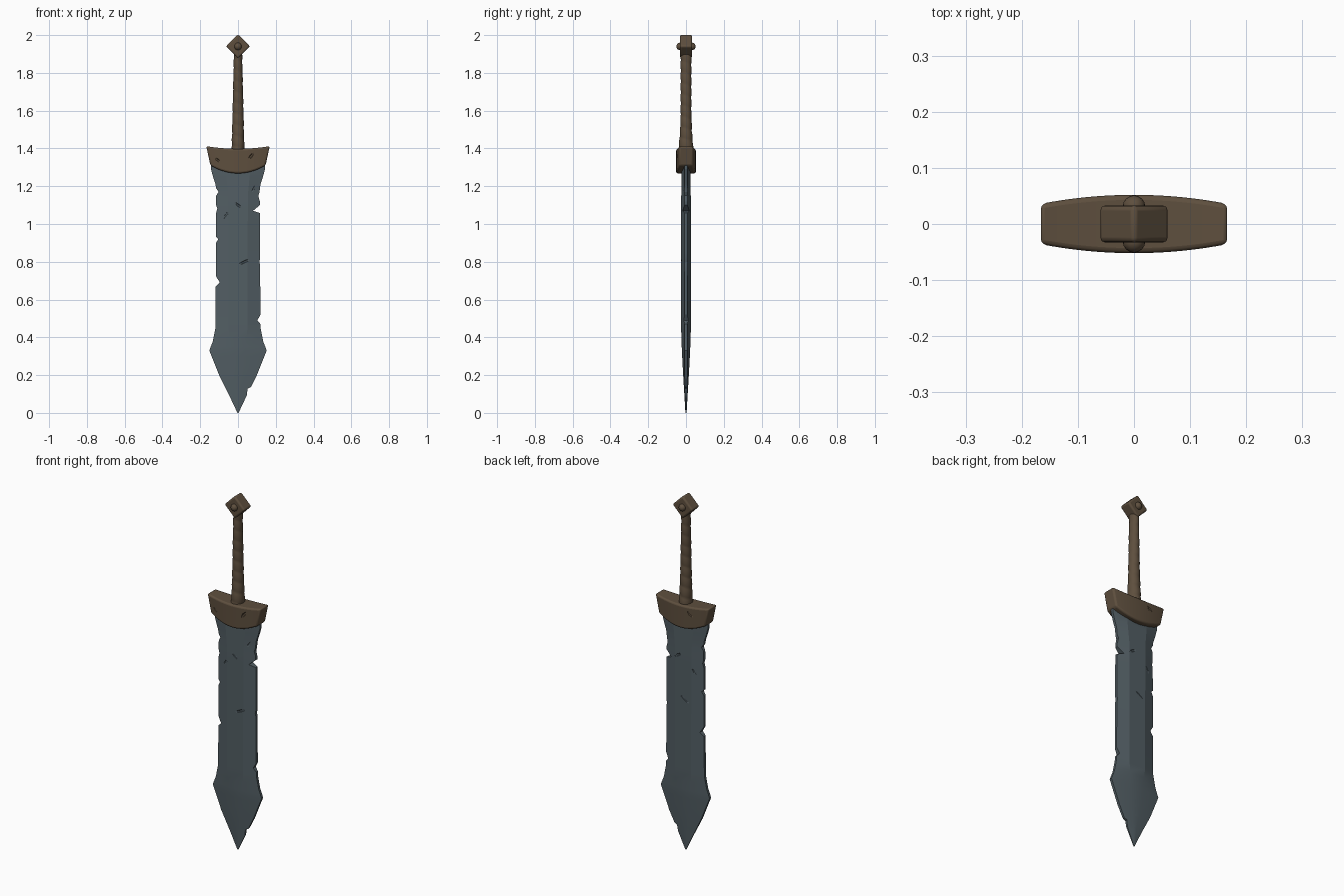
import bpy, bmesh, math
from mathutils import Vector

if "Cube" in bpy.data.objects:
    bpy.data.objects.remove(bpy.data.objects["Cube"])


def material(name, rgb):
    m = bpy.data.materials.new(name)
    m.diffuse_color = (*rgb, 1)
    m.use_nodes = True
    m.node_tree.nodes["Principled BSDF"].inputs["Base Color"].default_value = m.diffuse_color
    return m


STEEL = material("grey steel", (0.085, 0.112, 0.127))
BRONZE = material("dull brown", (0.112, 0.078, 0.048))


def finish(bm, name, mat):
    bmesh.ops.recalc_face_normals(bm, faces=bm.faces)
    me = bpy.data.meshes.new(name)
    bm.to_mesh(me)
    bm.free()
    ob = bpy.data.objects.new(name, me)
    bpy.context.collection.objects.link(ob)
    me.materials.append(mat)
    return ob


def loft(name, rings, mat):
    bm = bmesh.new()
    rows = [[bm.verts.new(p) for p in r] for r in rings]
    n = len(rows[0])
    for a, b in zip(rows, rows[1:]):
        for i in range(n):
            j = (i + 1) % n
            bm.faces.new((a[i], a[j], b[j], b[i]))
    bm.faces.new(rows[0])
    bm.faces.new(rows[-1])
    return finish(bm, name, mat)


def smooth(ob, angle):
    bpy.ops.object.select_all(action='DESELECT')
    ob.select_set(True)
    bpy.context.view_layer.objects.active = ob
    bpy.ops.object.shade_smooth_by_angle(angle=math.radians(angle))


def bevel(ob, width, segments):
    m = ob.modifiers.new("bevel", 'BEVEL')
    m.width, m.segments = width, segments
    m.limit_method, m.angle_limit = 'ANGLE', math.radians(35)


def interp(table, z):
    for (z0, v0), (z1, v1) in zip(table, table[1:]):
        if z <= z1:
            return v0 + (v1 - v0) * (z - z0) / (z1 - z0)
    return table[-1][1]


def scratches(ob, marks):
    # Thin spindle cutters (x, y, z, half length, tilt) gouge the surface
    bm = bmesh.new()
    for x, y, z, length, tilt in marks:
        c, s = math.cos(math.radians(tilt)), math.sin(math.radians(tilt))
        v = bmesh.ops.create_icosphere(bm, subdivisions=1, radius=1)["verts"]
        for p in v:
            a, d, w = p.co.x * length, p.co.y * 0.006, p.co.z * 0.008
            p.co = Vector((x + a * c - w * s, y + d, z + a * s + w * c))
    cutter = finish(bm, ob.name + "_scratch_cutter", ob.data.materials[0])
    cutter.hide_render = True
    cutter.hide_set(True)
    m = ob.modifiers.new("scratches", 'BOOLEAN')
    m.operation, m.object, m.solver = 'DIFFERENCE', cutter, 'EXACT'


# Blade: flat centre, bevelled sides, and a wide leaf-shaped point
outline = [(0, .003), (.1, .05), (.2, .1), (.33, .152), (.38, .133), (.45, .119),
           (1.18, .115), (1.21, .119), (1.25, .132), (1.29, .143), (1.34, .143)]
thick = [(0, .003), (.1, .009), (.2, .015), (.33, .022), (.45, .026), (1.1, .026), (1.34, .022)]
centre = [(0, .001), (.1, .008), (.25, .035), (.45, .05), (1.15, .052), (1.34, .07)]
# Nicks: height, depth, reach below, reach above
left_nicks = [(.69, .022, .02, .035), (.92, .012, .02, .012), (1.17, .012, .02, .02),
              (1.08, .006, .02, .02)]
right_nicks = [(.128, .013, .035, .008), (.49, .016, .02, .03), (1.07, .036, .012, .03),
               (1.15, .008, .03, .02), (.80, .004, .02, .02)]


def nicked(z, nicks):
    e = interp(outline, z)
    for c, d, lo, hi in nicks:
        t = (z - c) / (hi if z > c else lo)
        e -= d * max(0, 1 - abs(t))
    return e


heights = {z for z, _ in outline} | {z for z, _ in thick} | {i * .05 for i in range(27)}
for c, d, lo, hi in left_nicks + right_nicks:
    heights |= {c - lo, c, c + hi}
heights = sorted({round(z, 3) for z in heights})
rings = []
for z in heights:
    t, w, full = interp(thick, z), interp(centre, z), interp(outline, z)
    rim = min(.007, t * .5)
    el, er = nicked(z, left_nicks), nicked(z, right_nicks)
    tl, tr = (t - (t - rim) * (e - w) / (full - w) for e in (el, er))
    rings.append([(-el, -tl, z), (-w, -t, z), (w, -t, z), (er, -tr, z),
                  (er, tr, z), (w, t, z), (-w, t, z), (-el, tl, z)])
blade = loft("blade", rings, STEEL)
scratches(blade, [(.035, -.028, .80, .045, 25), (0, -.028, 1.10, .03, -35),
                  (-.07, -.024, 1.04, .035, 50), (.085, -.02, 1.19, .03, 60),
                  (-.01, .028, .86, .04, 35), (.03, .028, 1.10, .03, -30),
                  (-.075, .023, 1.02, .035, 50)])
smooth(blade, 12)

# Guard: boat-shaped block, deeper in the middle
rings = []
for i in range(17):
    s = -1 + i / 8
    d, top, bot = .052 - .016 * s * s, 1.398 + .014 * s * s, 1.268 + .042 * s * s
    rings.append([(.168 * s, -d, top), (.168 * s, d, top),
                  (.146 * s, d, bot), (.146 * s, -d, bot)])
guard = loft("guard", rings, BRONZE)
bevel(guard, .009, 3)
scratches(guard, [(.07, -.049, 1.36, .025, 50), (-.11, -.046, 1.34, .02, -40),
                  (-.06, .05, 1.36, .025, 40)])
smooth(guard, 35)

# Grip: tapering handle with a slanted spiral wrap
wide = [(1.38, .034), (1.5, .031), (1.88, .022), (1.92, .022)]
deep = [(1.38, .04), (1.43, .036), (1.5, .031), (1.6, .028), (1.86, .028), (1.92, .031)]
rings = []
for i in range(82):
    z = 1.38 + i * .54 / 81
    ring = []
    for k in range(20):
        a = 2 * math.pi * k / 20
        wrap = (z / .058 + k / 20) % 1
        r = .93 + .1 * math.sin(math.pi * wrap) ** .6
        ring.append((interp(wide, z) * r * math.cos(a), interp(deep, z) * r * math.sin(a), z))
    rings.append(ring)
smooth(loft("grip", rings, BRONZE), 50)

# Pommel: rounded block standing on its corner
bm = bmesh.new()
bmesh.ops.create_cube(bm, size=1)
for v in bm.verts:
    x, z = v.co.x * .09, v.co.z * .09
    v.co = ((x - z) * math.sqrt(.5), v.co.y * .066, 1.94 + (x + z) * math.sqrt(.5))
pommel = finish(bm, "pommel", BRONZE)
bevel(pommel, .009, 3)
smooth(pommel, 35)

# Rivets: domed studs on both pommel faces
for side, name in ((-1, "front_rivet"), (1, "back_rivet")):
    bm = bmesh.new()
    bmesh.ops.create_uvsphere(bm, u_segments=16, v_segments=10, radius=.02)
    bmesh.ops.translate(bm, verts=bm.verts, vec=(0, side * .031, 1.94))
    smooth(finish(bm, name, BRONZE), 60)
